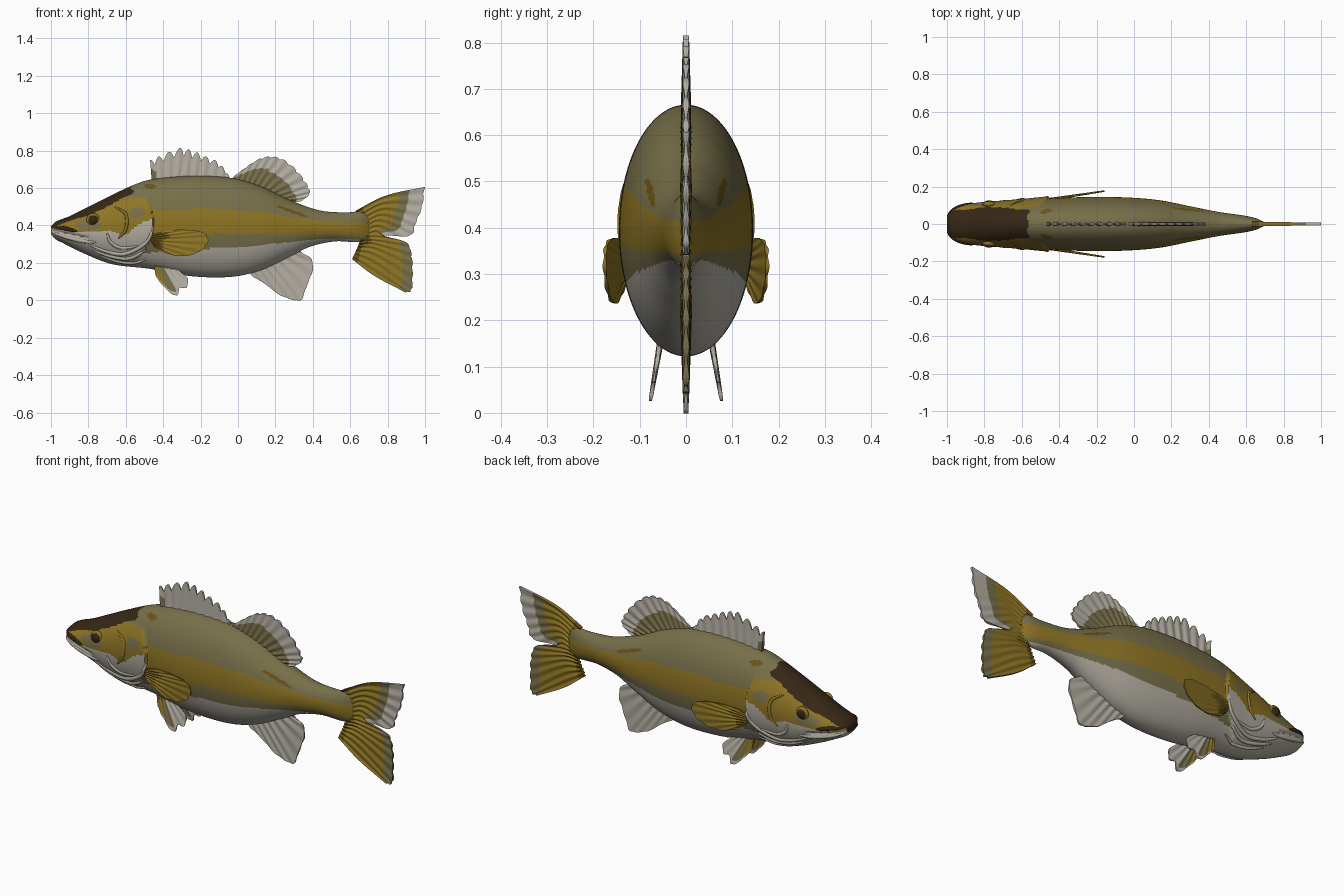
import bpy, bmesh, math
from mathutils import Vector

if "Cube" in bpy.data.objects:
    bpy.data.objects.remove(bpy.data.objects["Cube"])

COLOURS = [("pale_belly", (.46, .43, .37)), ("olive", (.185, .16, .068)), ("gold", (.27, .175, .018)),
           ("dark_brown", (.036, .020, .007)), ("bronze", (.15, .085, .008))]
PALE, OLIVE, GOLD, DARK, BRONZE = range(5)
MATS = []
for n, c in COLOURS:
    m = bpy.data.materials.new(n)
    m.diffuse_color = (*c, 1)
    m.use_nodes = True
    m.node_tree.nodes["Principled BSDF"].inputs["Base Color"].default_value = m.diffuse_color
    MATS.append(m)


def curve(t, pts):
    """Smooth interpolation through (t, value) pairs."""
    t = min(max(t, pts[0][0]), pts[-1][0])
    i = 0
    while i < len(pts) - 2 and t > pts[i + 1][0]:
        i += 1

    def slope(k):
        a, b = pts[max(k - 1, 0)], pts[min(k + 1, len(pts) - 1)]
        return (b[1] - a[1]) / (b[0] - a[0])
    (x0, y0), (x1, y1) = pts[i], pts[i + 1]
    d = x1 - x0
    s = (t - x0) / d
    return ((2*s**3 - 3*s*s + 1) * y0 + (s**3 - 2*s*s + s) * d * slope(i)
            + (3*s*s - 2*s**3) * y1 + (s**3 - s*s) * d * slope(i + 1))


def along(u, pts):
    """Point on a smooth 2D path, u from 0 to 1."""
    k = u * (len(pts) - 1)
    return [curve(k, [(i, p[a]) for i, p in enumerate(pts)]) for a in (0, 1)]


def finish(name, bm, angle=50):
    bmesh.ops.recalc_face_normals(bm, faces=bm.faces)
    me = bpy.data.meshes.new(name)
    bm.to_mesh(me)
    bm.free()
    for m in MATS:
        me.materials.append(m)
    ob = bpy.data.objects.new(name, me)
    bpy.context.collection.objects.link(ob)
    bpy.ops.object.select_all(action='DESELECT')
    ob.select_set(True)
    bpy.context.view_layer.objects.active = ob
    bpy.ops.object.shade_smooth_by_angle(angle=math.radians(angle))
    return ob


# ---- body profiles: back line, belly line, half width ----
TOP = [(-1, .395), (-.975, .42), (-.9, .45), (-.79, .505), (-.66, .57), (-.55, .62), (-.47, .645), (-.26, .665),
       (-.04, .655), (.12, .61), (.28, .535), (.44, .48), (.58, .47), (.66, .475), (.70, .46)]
BOTTOM = [(-1, .355), (-.98, .33), (-.94, .308), (-.84, .258), (-.68, .195), (-.47, .168), (-.26, .13), (-.04, .125),
          (.12, .16), (.28, .235), (.39, .288), (.52, .315), (.64, .312), (.70, .33)]
WIDTH = [(-1, .05), (-.985, .072), (-.95, .092), (-.9, .105), (-.8, .118), (-.7, .122), (-.55, .127), (-.4, .139),
         (-.2, .145), (0, .14), (.15, .125), (.3, .095), (.45, .065), (.6, .043), (.66, .028), (.70, .008)]
# ---- colour boundaries along the side ----
HEAD = [(-1, .385), (-.9, .425), (-.8, .455), (-.7, .50), (-.62, .545), (-.5, .60)]
CHEEK = [(-1, .38), (-.8, .365), (-.68, .37), (-.6, .35), (-.54, .40), (-.45, .44)]
BAND_TOP = [(-.6, .47), (-.4, .48), (-.1, .49), (.1, .475), (.28, .445), (.5, .42), (.7, .415)]
BAND_LOW = [(-.6, .33), (-.3, .34), (0, .36), (.28, .35), (.5, .35), (.7, .34)]
BELLY = [(-.6, .24), (-.3, .27), (0, .285), (.28, .312), (.5, .33), (.7, .32)]


def gill_edge(z):
    return -.455 - 2.2 * (z - .42) ** 2


def clamp(v):
    return max(0, min(1, v))


def width_at(x, z):
    w = curve(x, WIDTH)
    if x < gill_edge(z):                      # raised gill cover
        w *= 1 + .10 * clamp((x + .78) / .25) * clamp((.57 - z) / .08)
    groove = abs(z - (.375 - .22 * (x + 1)))  # mouth slit
    if x < -.8 and groove < .012:
        w *= 1 - .10 * (1 - groove / .012)
    return w


def side_y(x, z):
    t, b = curve(x, TOP), curve(x, BOTTOM)
    return width_at(x, z) * math.sqrt(max(0, 1 - ((2 * z - t - b) / (t - b)) ** 2))


def body_colour(x, z):
    if x < -.54 + .03 * math.sin(z * 60) and z > curve(x, HEAD):
        return DARK
    if x < gill_edge(z) and z < .55:
        if z < curve(x, CHEEK):
            return PALE
        if ((x + .80) / .07) ** 2 + ((z - .405) / .03) ** 2 < 1 or ((x + .54) / .04) ** 2 + ((z - .47) / .03) ** 2 < 1:
            return OLIVE
        return GOLD
    if ((x + .47) / .035) ** 2 + ((z - .61) / .012) ** 2 < 1 or \
            ((x - .29) / .085) ** 2 + ((z - .475 + .35 * (x - .29)) / .009) ** 2 < 1:
        return BRONZE
    if z > curve(x, BAND_TOP):
        return OLIVE
    if z > curve(x, BAND_LOW):
        return GOLD
    return OLIVE if z > curve(x, BELLY) else PALE


bm = bmesh.new()
NX, NA = 210, 128
rings = []
for i in range(NX + 1):
    x = -1 + 1.70 * i / NX
    t, b = curve(x, TOP), curve(x, BOTTOM)
    ring = []
    for j in range(NA):
        a = 2 * math.pi * (j + .5) / NA
        z = (t + b) / 2 + (t - b) / 2 * math.sin(a)
        ring.append(bm.verts.new((x, width_at(x, z) * math.cos(a), z)))
    rings.append(ring)
for r, q in zip(rings, rings[1:]):
    for j in range(NA):
        f = bm.faces.new((r[j], r[j - 1], q[j - 1], q[j]))
        c = f.calc_center_median()
        f.material_index = body_colour(c.x, c.z)
bm.faces.new(rings[0]).material_index = DARK
bm.faces.new(rings[-1]).material_index = BRONZE
finish("body", bm, 60)


# ---- fins: a ribbed double sheet lofted through curves from root to rim ----
def fin(name, curves, rays, thick, colour, place=lambda x, z: 0, notch=0., side=1):
    bm = bmesh.new()
    nu, nv = rays * 8, 16
    sheets = []
    for s in (1, -1):
        grid = []
        for i in range(nu + 1):
            u = i / nu
            rib = abs(math.cos(math.pi * rays * u))
            path = [along(u, c) for c in curves]
            row = []
            for j in range(nv + 1):
                v = j / nv
                x, z = along(v * (1 - notch * (1 - rib)), path)
                off = s * thick * (.45 + .55 * rib * rib) * (1 - .45 * v)
                row.append(bm.verts.new((x, side * (place(x, z) + off), z)))
            grid.append(row)
        for i in range(nu):
            for j in range(nv):
                f = bm.faces.new((grid[i][j], grid[i + 1][j], grid[i + 1][j + 1], grid[i][j + 1]))
                f.material_index = colour((i + .5) / nu, (j + .5) / nv)
        sheets.append(grid)
    a, b = sheets
    rim = ([(i, 0) for i in range(nu)] + [(nu, j) for j in range(nv)]
           + [(i, nv) for i in range(nu, 0, -1)] + [(0, j) for j in range(nv, 0, -1)])
    for (i, j), (k, l) in zip(rim, rim[1:] + rim[:1]):
        f = bm.faces.new((a[i][j], a[k][l], b[k][l], b[i][j]))
        f.material_index = colour((i + k) / 2 / nu, (j + l) / 2 / nv)
    finish(name, bm)


fin("spiny_dorsal_fin", [[(-.46, .62), (-.26, .64), (-.04, .63)],
    [(-.47, .75), (-.40, .78), (-.31, .815), (-.24, .80), (-.17, .77), (-.10, .735), (-.05, .67)]],
    9, .012, lambda u, v: OLIVE if u < .07 and v < .6 else PALE, notch=.25)
fin("soft_dorsal_fin", [[(-.04, .63), (.12, .59), (.28, .52)],
    [(-.02, .665), (.04, .71), (.11, .755), (.18, .77), (.25, .75), (.32, .69), (.37, .62), (.385, .57), (.34, .53)]],
    12, .012, lambda u, v: OLIVE if v < .68 - .2 * u else PALE, notch=.05)
fin("anal_fin", [[(.05, .16), (.18, .21), (.33, .28)],
    [(.08, .125), (.14, .09), (.22, .03), (.29, .003), (.34, .003), (.37, .08), (.40, .16), (.39, .225), (.33, .255)]],
    8, .010, lambda u, v: PALE, notch=.02)


def tail_colour(u, v):
    if v < .13:
        return BRONZE
    if u < .47:
        return GOLD if v < .68 else OLIVE if v < .82 else PALE
    return GOLD if v < .86 else OLIVE


fin("tail_fin", [[(.63, .48), (.66, .37), (.645, .30), (.61, .22)],
    [(.79, .56), (.77, .45), (.73, .35), (.735, .27), (.73, .13)],
    [(1.0, .607), (.985, .50), (.95, .41), (.92, .345), (.78, .345), (.90, .31), (.93, .24), (.935, .15), (.93, .055),
     (.895, .042)]],
    14, .013, tail_colour, notch=.015)

for label, s in (("left", 1), ("right", -1)):
    # paired fins
    fin("pectoral_fin_" + label, [[(-.46, .355), (-.465, .32), (-.45, .29)],
        [(-.42, .37), (-.30, .378), (-.20, .368), (-.16, .34), (-.17, .29), (-.23, .248), (-.32, .236), (-.41, .26)]],
        8, .008, lambda u, v: GOLD, lambda x, z: .13 + (x + .465) * .15, .02, s)
    fin("pelvic_fin_" + label, [[(-.45, .19), (-.40, .18), (-.33, .18)],
        [(-.44, .13), (-.42, .10), (-.38, .055), (-.33, .02), (-.31, .06), (-.27, .07), (-.27, .12), (-.31, .15)]],
        6, .008, lambda u, v: PALE if u > .5 or v > .9 else GOLD if u < .3 else OLIVE,
        lambda x, z: .078 - (z - .02) * .17, .05, s)

    # eye: flattened iris and pupil
    y = side_y(-.775, .43)
    for part, r, dy, col in (("iris", .036, -.004, GOLD), ("pupil", .025, .006, DARK)):
        bm = bmesh.new()
        bmesh.ops.create_uvsphere(bm, u_segments=24, v_segments=14, radius=r)
        for v in bm.verts:
            v.co = Vector((v.co.x - .775, s * (y + dy) + v.co.y * .45, v.co.z + .43))
        for f in bm.faces:
            f.material_index = col
        finish(f"eye_{part}_{label}", bm)

    # lip, jaw and gill folds: tapered ridges hugging the head
    folds = [("upper_lip", DARK, .011, [(-.995, .392), (-.93, .385), (-.86, .368)]),
             ("lower_lip", PALE, .011, [(-.995, .365), (-.92, .338), (-.82, .315), (-.76, .31)]),
             ("cheek_fold", PALE, .010, [(-.70, .36), (-.68, .31), (-.62, .28), (-.53, .29)]),
             ("gill_fold_upper", PALE, .012, [(-.80, .30), (-.70, .26), (-.60, .25), (-.49, .31), (-.45, .40)]),
             ("gill_fold_middle", PALE, .011, [(-.78, .27), (-.68, .235), (-.58, .225), (-.49, .27)]),
             ("gill_fold_lower", PALE, .010, [(-.74, .24), (-.65, .21), (-.56, .20), (-.49, .22)]),
             ("gill_plate_edge", GOLD, .009, [(-.66, .50), (-.60, .46), (-.60, .38), (-.64, .33)])]
    for part, col, rad, pts in folds:
        bm = bmesh.new()
        loops = []
        for i in range(29):
            x, z = along(i / 28, pts)
            x2, z2 = along(min(1, i / 28 + .01), pts)
            x1, z1 = along(max(0, i / 28 - .01), pts)
            n = Vector((-(z2 - z1), 0, x2 - x1)).normalized()
            r = rad * (.15 + .85 * math.sin(math.pi * i / 28) ** .5)
            c = Vector((x, s * side_y(x, z), z))
            loops.append([bm.verts.new(c + n * r * math.cos(k * math.pi / 4)
                                       + Vector((0, .7 * r * math.sin(k * math.pi / 4), 0))) for k in range(8)])
        for p, q in zip(loops, loops[1:]):
            for k in range(8):
                bm.faces.new((p[k], p[k - 1], q[k - 1], q[k]))
        bm.faces.new(loops[0])
        bm.faces.new(loops[-1])
        for f in bm.faces:
            f.material_index = col
        finish(f"{part}_{label}", bm, 80)
